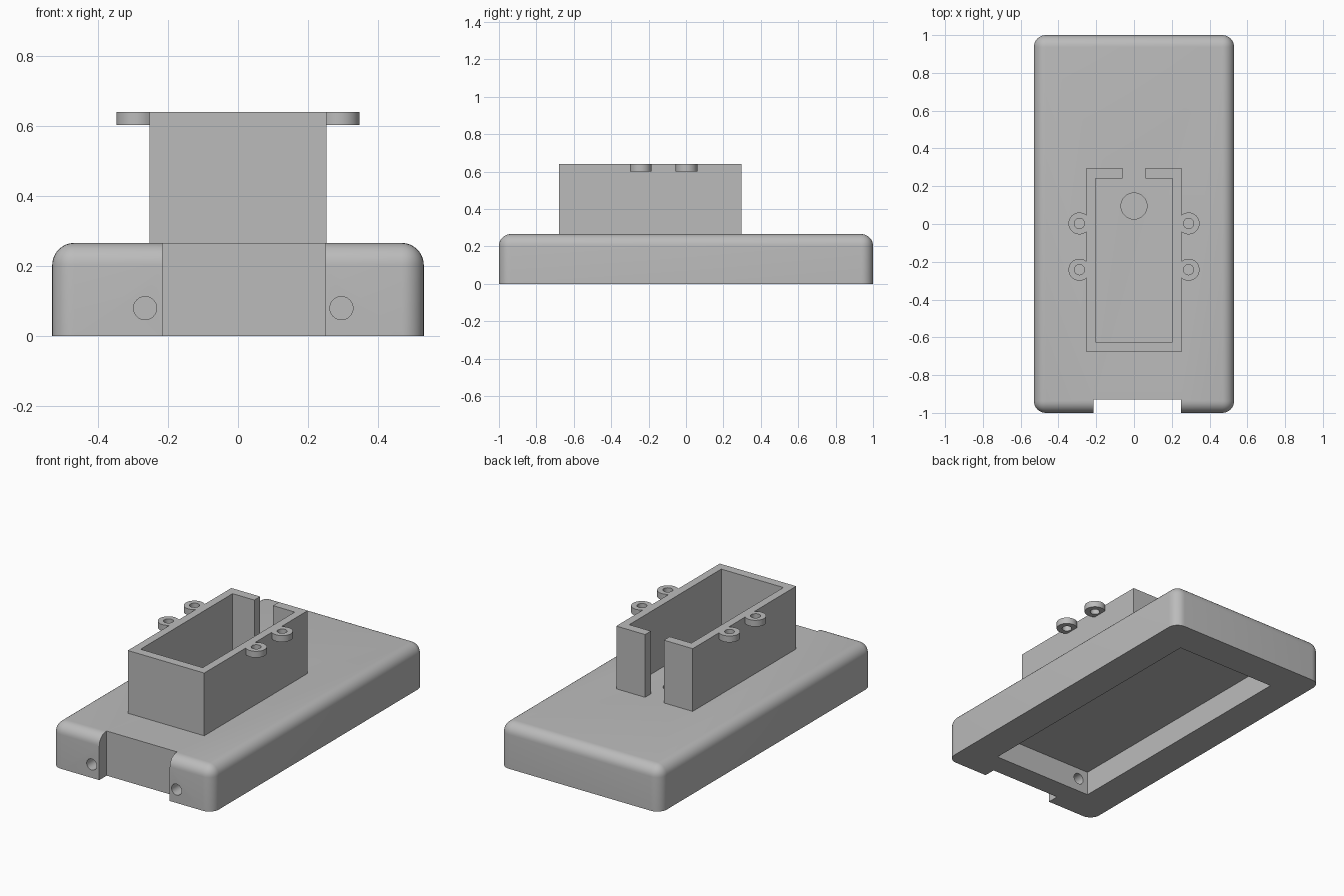
import bpy, bmesh, math
from mathutils import Matrix

if "Cube" in bpy.data.objects:
    bpy.data.objects.remove(bpy.data.objects["Cube"], do_unlink=True)

grey = bpy.data.materials.new("plain_grey")
grey.use_nodes = True
colour = (0.5, 0.5, 0.5, 1)
grey.diffuse_color = colour
grey.node_tree.nodes["Principled BSDF"].inputs["Base Color"].default_value = colour


def finish(name, bm):
    bmesh.ops.recalc_face_normals(bm, faces=bm.faces)
    mesh = bpy.data.meshes.new(name)
    bm.to_mesh(mesh)
    bm.free()
    mesh.materials.append(grey)
    obj = bpy.data.objects.new(name, mesh)
    bpy.context.collection.objects.link(obj)
    return obj


def block_mesh(x0, x1, y0, y1, z0, z1):
    bm = bmesh.new()
    bmesh.ops.create_cube(bm, size=1)
    bmesh.ops.scale(bm, vec=(x1 - x0, y1 - y0, z1 - z0), verts=bm.verts)
    bmesh.ops.translate(bm, vec=((x0 + x1) / 2, (y0 + y1) / 2, (z0 + z1) / 2), verts=bm.verts)
    return bm


def rod(name, radius, length, centre, along_y=False):
    bm = bmesh.new()
    bmesh.ops.create_cone(bm, cap_ends=True, segments=32, radius1=radius, radius2=radius, depth=length)
    if along_y:
        bmesh.ops.rotate(bm, matrix=Matrix.Rotation(math.pi / 2, 3, "X"), verts=bm.verts)
    bmesh.ops.translate(bm, vec=centre, verts=bm.verts)
    return finish(name, bm)


def prism(name, points, z0, z1):
    bm = bmesh.new()
    face = bm.faces.new([bm.verts.new((x, y, z0)) for x, y in points])
    result = bmesh.ops.extrude_face_region(bm, geom=[face])
    top = [v for v in result["geom"] if isinstance(v, bmesh.types.BMVert)]
    bmesh.ops.translate(bm, vec=(0, 0, z1 - z0), verts=top)
    return finish(name, bm)


def carve(obj, cutters):
    for cutter in cutters:
        mod = obj.modifiers.new("cut", "BOOLEAN")
        mod.operation, mod.solver, mod.object = "DIFFERENCE", "EXACT", cutter
    graph = bpy.context.evaluated_depsgraph_get()
    mesh = bpy.data.meshes.new_from_object(obj.evaluated_get(graph))
    obj.modifiers.clear()
    obj.data = mesh
    for cutter in cutters:
        bpy.data.objects.remove(cutter, do_unlink=True)


def smooth(obj):
    bpy.ops.object.select_all(action="DESELECT")
    obj.select_set(True)
    bpy.context.view_layer.objects.active = obj
    bpy.ops.object.shade_smooth_by_angle(angle=math.radians(30))


# Base slab with rounded top and upright edges
BASE_TOP, TOP = 0.266, 0.64
bm = block_mesh(-0.53, 0.53, -1, 1, 0, BASE_TOP)
edges = [e for e in bm.edges if max(v.co.z for v in e.verts) > 0.1]
bmesh.ops.bevel(bm, geom=edges, offset=0.063, segments=8, profile=0.5, affect="EDGES")
base = finish("base", bm)

# Front notch, underside pocket, screw holes and round floor recess
carve(base, [
    finish("notch_cutter", block_mesh(-0.215, 0.25, -1.2, -0.93, -0.1, 0.5)),
    finish("pocket_cutter", block_mesh(-0.33, 0.33, -0.8, 0.8, -0.1, 0.145)),
    rod("right_screw_cutter", 0.033, 0.4, (-0.265, -0.95, 0.08), True),
    rod("left_screw_cutter", 0.033, 0.4, (0.295, -0.95, 0.08), True),
    rod("recess_cutter", 0.069, 0.2, (0, 0.095, 0.265), False),
])
smooth(base)

# Open-topped holder with a slot in its back wall
half = [(0.062, 0.297), (0.252, 0.297), (0.252, -0.678), (-0.252, -0.678),
        (-0.252, 0.297), (-0.062, 0.297), (-0.062, 0.242), (-0.205, 0.242),
        (-0.205, -0.625), (0.205, -0.625), (0.205, 0.242), (0.062, 0.242)]
prism("holder_walls", half, BASE_TOP, TOP)

# Screw eyelets on both sides of the holder rim
RADIUS, EYE_X, WALL_X = 0.058, 0.289, 0.252
limit = math.acos((WALL_X - EYE_X) / RADIUS)
for side, side_name in ((1, "left"), (-1, "right")):
    for y, place in ((0.003, "back"), (-0.242, "front")):
        outline = []
        for i in range(25):
            a = limit * (i / 12 - 1)
            outline.append((side * (EYE_X + RADIUS * math.cos(a)), y + RADIUS * math.sin(a)))
        eyelet = prism(f"{side_name}_{place}_eyelet", outline, 0.602, TOP)
        carve(eyelet, [rod("eyelet_cutter", 0.027, 0.2, (side * EYE_X, y, 0.62))])
        smooth(eyelet)
